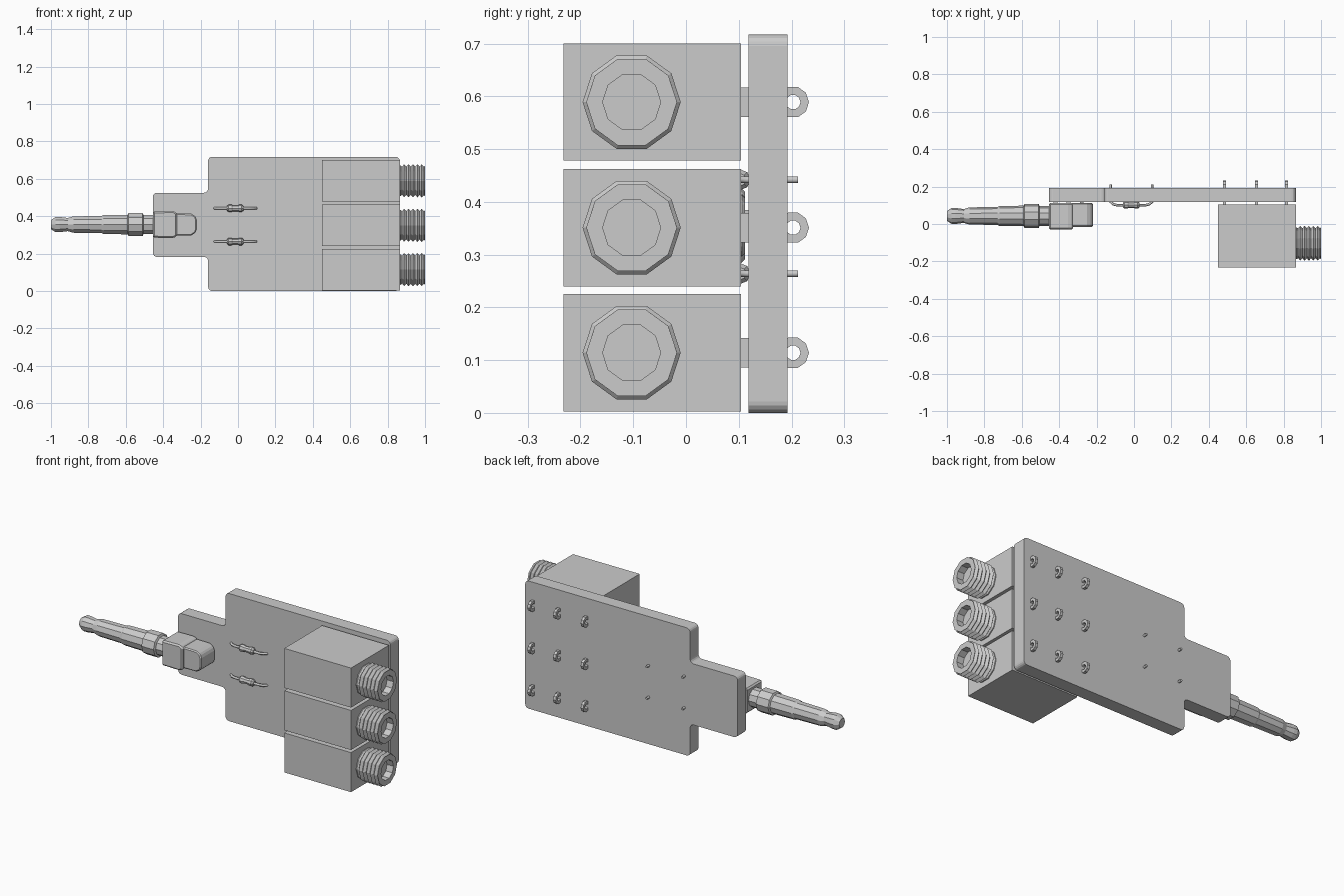
import bpy, bmesh, math
from mathutils import Vector

cube = bpy.data.objects.get("Cube")
if cube:
    bpy.data.objects.remove(cube, do_unlink=True)

# One pale grey covers every part
GREY = bpy.data.materials.new("pale grey")
GREY.use_nodes = True
GREY.diffuse_color = (0.6, 0.6, 0.6, 1)
GREY.node_tree.nodes["Principled BSDF"].inputs["Base Color"].default_value = GREY.diffuse_color


def finish(name, bm):
    bmesh.ops.recalc_face_normals(bm, faces=bm.faces)
    mesh = bpy.data.meshes.new(name)
    bm.to_mesh(mesh)
    bm.free()
    mesh.materials.append(GREY)
    obj = bpy.data.objects.new(name, mesh)
    bpy.context.collection.objects.link(obj)
    return obj


def box(name, x, y, z):
    """Block between (low, high) limits on each axis."""
    bm = bmesh.new()
    bmesh.ops.create_cube(bm, size=1)
    for v in bm.verts:
        v.co = [(lo + hi) / 2 + c * (hi - lo) for c, (lo, hi) in zip(v.co, (x, y, z))]
    return finish(name, bm)


def lathe(name, profile, y, z, sides):
    """Turn an (x, radius) profile about a line along x."""
    bm = bmesh.new()
    verts = [bm.verts.new((x, y + r, z)) for x, r in profile]
    edges = [bm.edges.new(pair) for pair in zip(verts, verts[1:])]
    bmesh.ops.spin(bm, geom=verts + edges, cent=(0, y, z), axis=(1, 0, 0),
                   angle=math.tau, steps=sides)
    bmesh.ops.remove_doubles(bm, verts=bm.verts, dist=0.0005)
    return finish(name, bm)


def plate(name, outline, y0, y1):
    """Extrude an (x, z) outline along y."""
    bm = bmesh.new()
    face = bm.faces.new([bm.verts.new((x, y0, z)) for x, z in outline])
    new = bmesh.ops.extrude_face_region(bm, geom=[face])["geom"]
    bmesh.ops.translate(bm, verts=[g for g in new if isinstance(g, bmesh.types.BMVert)],
                        vec=(0, y1 - y0, 0))
    return finish(name, bm)


def rounded(points, radius, steps=4):
    """Round every corner of a closed outline."""
    out = []
    for i, p in enumerate(points):
        p = Vector(p)
        a = p + (Vector(points[i - 1]) - p).normalized() * radius
        b = p + (Vector(points[(i + 1) % len(points)]) - p).normalized() * radius
        centre = a + b - p
        for k in range(steps + 1):
            t = k / steps * math.pi / 2
            out.append(centre + (a - centre) * math.cos(t) + (b - centre) * math.sin(t))
    return out


def mirrored(half, centre):
    """Close an upper half outline with its reflection below centre."""
    return ([(x, centre + h) for x, h in half]
            + [(x, centre - h) for x, h in reversed(half)])


def bevel(obj, width):
    mod = obj.modifiers.new("soft edges", "BEVEL")
    mod.width = width
    mod.segments = 1


# Circuit board with a narrow tab
board = [(-0.455, 0.525), (-0.16, 0.525), (-0.16, 0.717), (0.865, 0.717),
         (0.865, 0.0), (-0.16, 0.0), (-0.16, 0.182), (-0.455, 0.182)]
plate("board", rounded(board, 0.022), 0.118, 0.192)

# Three sockets, each with a threaded barrel and looped pins
threads = [(0.86, 0.0), (0.86, 0.085), (0.87, 0.085), (0.878, 0.079)]
for i in range(5):
    start = 0.878 + i * 0.0235
    threads += [(start + 0.01, 0.093), (start + 0.0225, 0.08)]
threads += [(1.0, 0.086), (1.0, 0.055), (0.96, 0.055), (0.96, 0.0)]

for label, z in (("lower", 0.114), ("middle", 0.351), ("upper", 0.589)):
    box(label + "_socket", (0.45, 0.865), (-0.232, 0.104), (z - 0.111, z + 0.111))
    lathe(label + "_threaded_barrel", threads, -0.103, z, 10)
    for n, x in enumerate((0.484, 0.655, 0.815)):
        pin = f"{label}_pin_{n + 1}"
        box(pin + "_stem", (x - 0.008, x + 0.008), (0.1, 0.12), (z - 0.028, z + 0.028))
        # Flat eyelet behind the board
        ring = [(x - 0.008, 0.03), (x + 0.008, 0.03), (x + 0.008, 0.014),
                (x - 0.008, 0.014), (x - 0.008, 0.03)]
        lathe(pin + "_loop", ring, 0.203, z, 10)

# Two small diodes with bent leads
body = [(-0.06, 0.0), (-0.06, 0.012), (-0.05, 0.02), (-0.035, 0.02), (-0.028, 0.016),
        (0.0, 0.016), (0.007, 0.02), (0.02, 0.02), (0.03, 0.012), (0.03, 0.0)]
lead_path = [(-0.125, 0.212), (-0.125, 0.118), (-0.112, 0.106), (-0.09, 0.1),
             (0.06, 0.1), (0.082, 0.106), (0.097, 0.118), (0.097, 0.212)]
for label, z in (("lower", 0.264), ("upper", 0.442)):
    lathe(label + "_diode", body, 0.102, z, 8)
    curve = bpy.data.curves.new(label + "_diode_lead", "CURVE")
    curve.dimensions = "3D"
    curve.bevel_depth = 0.007
    curve.bevel_resolution = 1
    curve.use_fill_caps = True
    spline = curve.splines.new("POLY")
    spline.points.add(len(lead_path) - 1)
    for point, (x, y) in zip(spline.points, lead_path):
        point.co = (x, y, z, 1)
    curve.materials.append(GREY)
    lead = bpy.data.objects.new(label + "_diode_lead", curve)
    bpy.context.collection.objects.link(lead)

# Plug: tip, stepped barrel and collar
PLUG_Z = 0.355
plug = [(-1.0, 0.0), (-1.0, 0.026), (-0.975, 0.043), (-0.955, 0.043), (-0.91, 0.037),
        (-0.88, 0.046), (-0.73, 0.048), (-0.72, 0.053), (-0.59, 0.055), (-0.585, 0.065),
        (-0.51, 0.065), (-0.505, 0.053), (-0.45, 0.053), (-0.45, 0.0)]
lathe("plug", plug, 0.043, PLUG_Z, 10)

# Plug housing: wide shoulder and tapered nose, on short feet
shoulder = [(-0.455, 0.07), (-0.345, 0.072), (-0.325, 0.06)]
nose = [(-0.4, 0.06), (-0.25, 0.058), (-0.228, 0.045), (-0.22, 0.025)]
bevel(plate("housing_shoulder", mirrored(shoulder, PLUG_Z), -0.03, 0.112), 0.008)
bevel(plate("housing_nose", mirrored(nose, PLUG_Z), -0.015, 0.112), 0.006)
for n, x in enumerate((-0.42, -0.35, -0.28)):
    box(f"housing_foot_{n + 1}", (x - 0.01, x + 0.01), (0.1, 0.12),
        (PLUG_Z - 0.03, PLUG_Z + 0.03))
